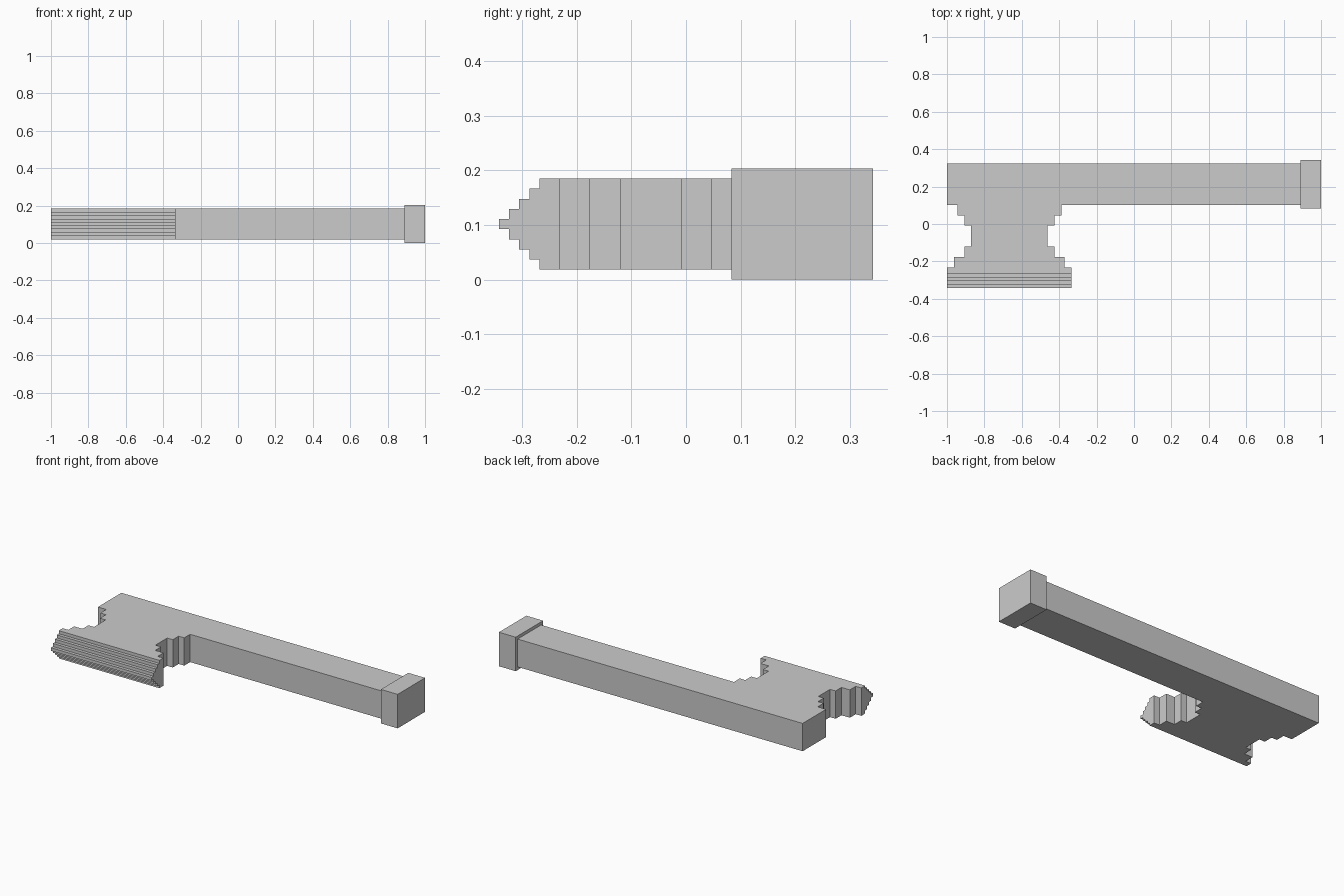
import bpy, bmesh
from mathutils import Vector

if "Cube" in bpy.data.objects:
    bpy.data.objects.remove(bpy.data.objects["Cube"])

U = 1 / 54          # grid step of the stepped design
MID_Z = 5.5         # centre height in steps
HEAD_X = -36        # centre of the head in steps


def prism(name, points, offset, open_walls=()):
    """Extrude a closed outline (in steps) along offset; open_walls are left out."""
    bm = bmesh.new()
    a = [bm.verts.new(Vector(p) * U) for p in points]
    b = [bm.verts.new((Vector(p) + Vector(offset)) * U) for p in points]
    bm.faces.new(a)
    bm.faces.new(b[::-1])
    n = len(points)
    for i in range(n):
        if i not in open_walls:
            j = (i + 1) % n
            bm.faces.new((a[j], a[i], b[i], b[j]))
    bmesh.ops.recalc_face_normals(bm, faces=bm.faces)
    mesh = bpy.data.meshes.new(name)
    bm.to_mesh(mesh)
    bm.free()
    obj = bpy.data.objects.new(name, mesh)
    bpy.context.collection.objects.link(obj)
    return obj


# Handle and stepped neck: half-widths of the neck between y levels, front to back
widths = [18, 16, 13, 11, 13, 15]
levels = [-14.5, -12.5, -9.5, -6.5, -0.5, 2.5, 5.5]
half = []
for i, w in enumerate(widths):
    half += [(w, levels[i]), (w, levels[i + 1])]
right = [(HEAD_X + w, y, 1) for w, y in half]
left = [(HEAD_X - w, y, 1) for w, y in reversed(half)]
bar = [(48, 5.5, 1), (48, 17.5, 1), (-54, 17.5, 1), (-54, 5.5, 1)]
outline = right + bar + left
# the wall under the cap and the wall behind the edge are covered by other parts
prism("handle_and_neck", outline, (0, 0, 9), (len(right), len(outline) - 1))

# Stepped cutting edge, mirrored about the middle height
steps = [(-14.5, 4.5)]
for i in range(4):
    steps += [(-14.5 - i, 3.5 - i), (-15.5 - i, 3.5 - i)]
upper = [(-54, y, MID_Z + h) for y, h in steps]
lower = [(-54, y, MID_Z - h) for y, h in reversed(steps)]
edge = upper + lower
prism("stepped_edge", edge, (36, 0, 0), (len(edge) - 1,))

# End cap of the handle
cap = [(48, 4.5, 0), (48, 18.5, 0), (48, 18.5, 11), (48, 4.5, 11)]
prism("end_cap", cap, (6, 0, 0))
